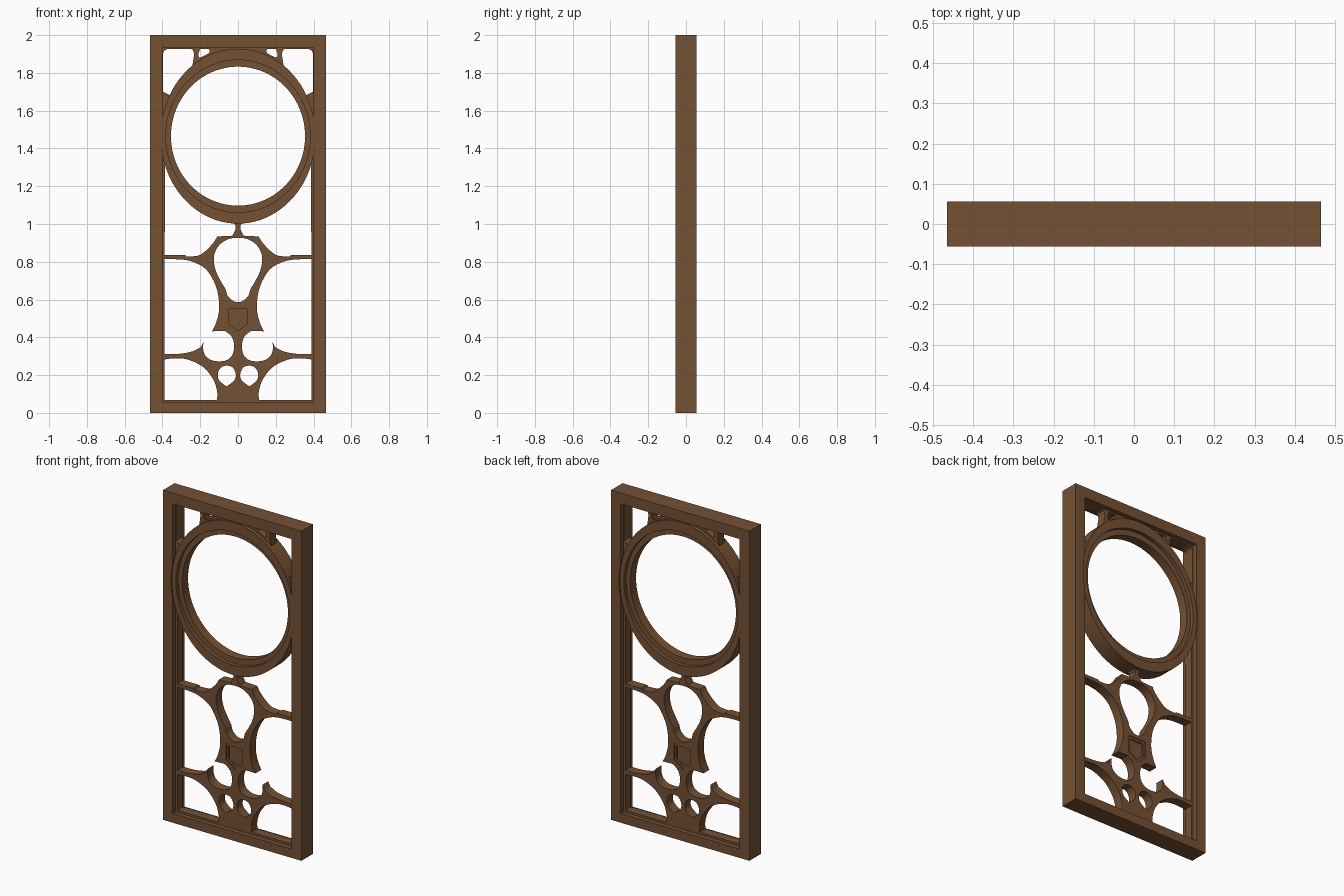
import bpy
from math import sin, cos, pi, radians

cube = bpy.data.objects.get("Cube")
if cube:
    bpy.data.objects.remove(cube)

wood = bpy.data.materials.new("brown_wood")
wood.use_nodes = True
BROWN = (0.178, 0.083, 0.034, 1)
wood.diffuse_color = BROWN
wood.node_tree.nodes["Principled BSDF"].inputs["Base Color"].default_value = BROWN

RING_Z = 1.465
RING_RX, RING_RZ = 0.41, 0.463


def arc(rx, rz, start, end, steps):
    """Points on an ellipse about the ring centre, angles in degrees."""
    angles = [radians(start + (end - start) * i / steps) for i in range(steps + 1)]
    return [(rx * cos(a), RING_Z + rz * sin(a)) for a in angles]


def ellipse(rx, rz):
    return arc(rx, rz, 0, 360, 96)[:-1]


def rect(x, low, high):
    return [(-x, low), (x, low), (x, high), (-x, high)]


def mirror(points):
    return [(-x, z) for x, z in points]


def flow(points, steps=5):
    """Smooth open run through the given points."""
    pts = [points[0]] + points + [points[-1]]
    out = []
    for a, b, c, d in zip(pts, pts[1:], pts[2:], pts[3:]):
        for i in range(steps):
            t = i / steps
            out.append(tuple(
                q + t * (r - p) / 2 + t * t * (p - 2.5 * q + 2 * r - s / 2)
                + t ** 3 * (1.5 * (q - r) + (s - p) / 2)
                for p, q, r, s in zip(a, b, c, d)))
    return out + [points[-1]]


def panel(name, outline, holes, half_depth):
    """Flat board with openings, standing upright."""
    curve = bpy.data.curves.new(name, "CURVE")
    curve.dimensions = "2D"
    curve.fill_mode = "BOTH"
    curve.extrude = half_depth
    for loop in [outline] + holes:
        spline = curve.splines.new("POLY")
        spline.points.add(len(loop) - 1)
        for point, (x, z) in zip(spline.points, loop):
            point.co = (x, z, 0, 1)
        spline.use_cyclic_u = True
    curve.materials.append(wood)
    obj = bpy.data.objects.new(name, curve)
    bpy.context.collection.objects.link(obj)
    obj.rotation_euler.x = pi / 2
    bpy.ops.object.select_all(action="DESELECT")
    obj.select_set(True)
    bpy.context.view_layer.objects.active = obj
    bpy.ops.object.convert(target="MESH")
    bpy.ops.object.shade_smooth_by_angle(angle=radians(30))
    return obj


# Outer frame, hollowed slightly where the ring meets its sides
bulge = arc(RING_RX, RING_RZ, -12.7, 12.7, 10)
frame_hole = ([(-0.4, 0.055), (0.4, 0.055)] + bulge
              + [(0.4, 1.935), (-0.4, 1.935)] + mirror(bulge)[::-1])
panel("outer_frame", rect(0.465, 0, 2), [frame_hole], 0.056)

# Raised round moulding
panel("ring_moulding", ellipse(RING_RX, RING_RZ), [ellipse(0.382, 0.403)], 0.05)

# Openings on the left half of the tracery
EDGE = -0.388
corner_opening = (arc(RING_RX, RING_RZ, 152, 126, 8)
                  + flow([(-0.232, 1.9), (-0.24, 1.922), (-0.26, 1.927)])
                  + flow([(-0.37, 1.927), (-0.39, 1.918), (-0.397, 1.9)])
                  + [(-0.397, 1.7)])
small_opening = flow([(-0.205, 1.88), (-0.21, 1.9), (-0.2, 1.926)]) + flow(
    [(-0.155, 1.926), (-0.15, 1.91), (-0.17, 1.895), (-0.205, 1.88)])[:-1]
upper_opening = (arc(RING_RX, RING_RZ, 199.2, 267, 30)
                 + flow([(-0.012, 0.99), (-0.014, 0.97), (-0.03, 0.938)])
                 + flow([(-0.11, 0.934), (-0.135, 0.895), (-0.2, 0.837), (-0.275, 0.828)])
                 + [(-0.28, 0.836), (EDGE, 0.836)])
middle_opening = (
    flow([(EDGE, 0.814), (-0.3, 0.812), (-0.24, 0.8), (-0.175, 0.765), (-0.135, 0.71),
          (-0.108, 0.64), (-0.1, 0.55), (-0.115, 0.48), (-0.137, 0.432)])
    + flow([(-0.07, 0.434), (-0.035, 0.405), (-0.02, 0.355), (-0.032, 0.303),
            (-0.07, 0.276), (-0.13, 0.276), (-0.17, 0.3), (-0.184, 0.335), (-0.183, 0.375)])
    + flow([(-0.197, 0.348), (-0.243, 0.325), (-0.31, 0.313), (EDGE, 0.311)]))
lower_opening = flow([(EDGE, 0.283), (-0.33, 0.289), (-0.265, 0.282), (-0.185, 0.243),
                      (-0.13, 0.175), (-0.11, 0.11), (-0.112, 0.068)]) + [(EDGE, 0.068)]
drop_opening = flow([(-0.06, 0.14), (-0.1, 0.172), (-0.106, 0.21), (-0.09, 0.24),
                     (-0.06, 0.25), (-0.028, 0.24), (-0.012, 0.205), (-0.02, 0.172),
                     (-0.06, 0.14)])[:-1]
side_openings = [corner_opening, small_opening, upper_opening, middle_opening,
                 lower_opening, drop_opening]

# Pear-shaped centre opening
half_pear = flow([(0, 0.927), (-0.05, 0.92), (-0.1, 0.887), (-0.127, 0.83), (-0.12, 0.76),
                  (-0.09, 0.695), (-0.066, 0.655), (-0.055, 0.62), (-0.025, 0.592),
                  (0, 0.586)])
pear_opening = half_pear + mirror(half_pear)[-2:0:-1]


def shield(scale):
    """Pointed shield outline about its own centre."""
    return [(x * scale, 0.497 + z * scale) for x, z in
            [(-0.06, 0.068), (0.06, 0.068), (0.06, -0.035), (0, -0.08), (-0.06, -0.035)]]


# Pierced tracery
openings = side_openings + [mirror(loop) for loop in side_openings]
openings += [pear_opening, ellipse(0.355, 0.368), shield(1)]
panel("pierced_tracery", rect(0.405, 0.05, 1.94), openings, 0.028)

# Sunken plain shield
panel("shield_rim", shield(1.04), [shield(0.78)], 0.022)
panel("shield_field", shield(0.8), [], 0.014)
